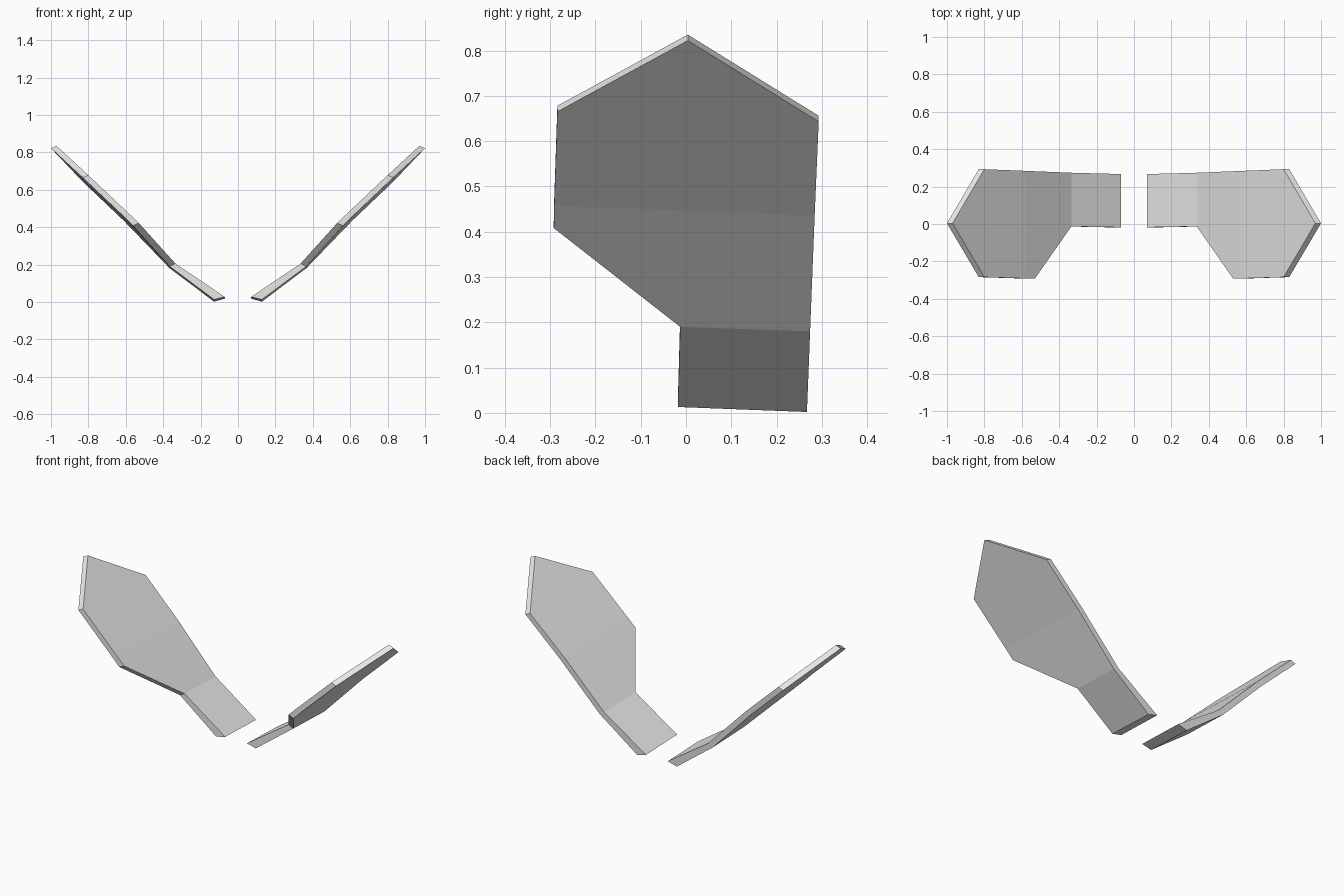
import bpy, bmesh

if "Cube" in bpy.data.objects:
    bpy.data.objects.remove(bpy.data.objects["Cube"])

grey = bpy.data.materials.new("light grey")
grey.diffuse_color = (0.8, 0.8, 0.8, 1)
grey.use_nodes = True
grey.node_tree.nodes["Principled BSDF"].inputs["Base Color"].default_value = grey.diffuse_color

# Inner (upper) surface outline points: x, y, z, then the x and z shift to the outer surface
POINTS = {
    "root_front": (0.07, -0.018, 0.027, 0.058, -0.014),
    "root_back": (0.07, 0.267, 0.018, 0.058, -0.016),
    "neck_front": (0.335, -0.013, 0.206, 0.03, -0.016),
    "neck_back": (0.335, 0.274, 0.196, 0.03, -0.016),
    "elbow_front": (0.53, -0.292, 0.422, 0.032, -0.014),
    "fold_front": (0.58, -0.291, 0.470, 0.031, -0.013),
    "fold_back": (0.58, 0.284, 0.449, 0.031, -0.014),
    "shoulder_front": (0.80, -0.284, 0.678, 0.03, -0.013),
    "shoulder_back": (0.80, 0.293, 0.656, 0.03, -0.013),
    "tip": (0.97, 0.004, 0.835, 0.03, -0.013),
}
# Three flat panels between the folds
PANELS = [
    ("root_front", "neck_front", "neck_back", "root_back"),
    ("neck_front", "elbow_front", "fold_front", "fold_back", "neck_back"),
    ("fold_front", "shoulder_front", "tip", "shoulder_back", "fold_back"),
]
# Outline for the rim
RIM = ["root_front", "neck_front", "elbow_front", "fold_front", "shoulder_front",
       "tip", "shoulder_back", "fold_back", "neck_back", "root_back"]


def make_wing(name, side):
    bm = bmesh.new()
    upper, lower = {}, {}
    for key, (x, y, z, dx, dz) in POINTS.items():
        upper[key] = bm.verts.new((side * x, y, z))
        lower[key] = bm.verts.new((side * (x + dx), y, z + dz))
    for panel in PANELS:
        bm.faces.new([upper[k] for k in panel])
        bm.faces.new([lower[k] for k in reversed(panel)])
    for a, b in zip(RIM, RIM[1:] + RIM[:1]):
        bm.faces.new((upper[b], upper[a], lower[a], lower[b]))
    bmesh.ops.recalc_face_normals(bm, faces=bm.faces)
    mesh = bpy.data.meshes.new(name)
    bm.to_mesh(mesh)
    bm.free()
    mesh.materials.append(grey)
    bpy.context.collection.objects.link(bpy.data.objects.new(name, mesh))


make_wing("right_wing", 1)
make_wing("left_wing", -1)
